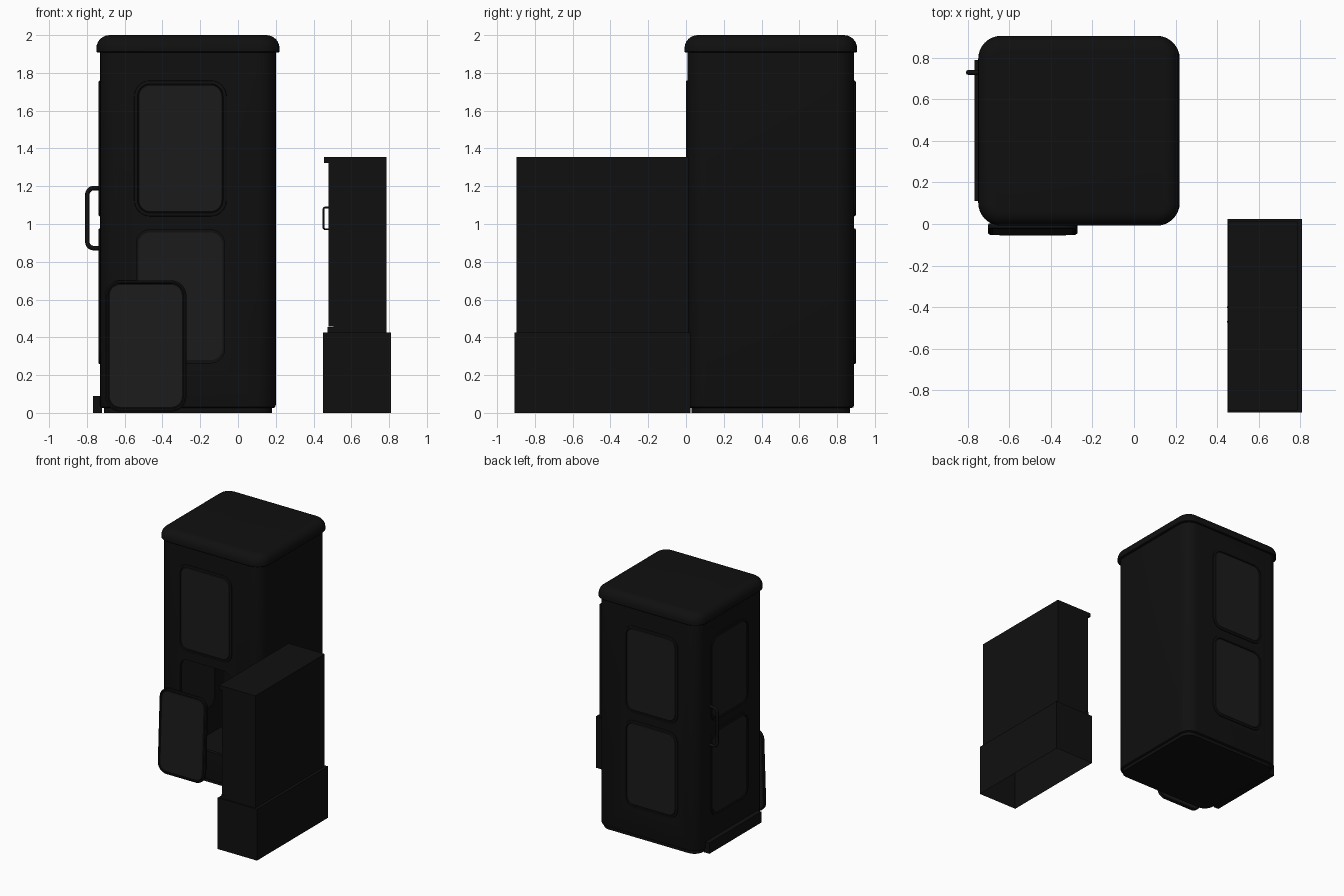
import bpy, bmesh, math
from mathutils import Matrix, Vector

if "Cube" in bpy.data.objects:
    bpy.data.objects.remove(bpy.data.objects["Cube"])


def material(name, v):
    m = bpy.data.materials.new(name)
    m.diffuse_color = (v, v, v, 1)
    m.use_nodes = True
    m.node_tree.nodes["Principled BSDF"].inputs["Base Color"].default_value = m.diffuse_color
    return m


DARK = material("dark_plastic", 0.005)
GLASS = material("tinted_glass", 0.011)


def finish(name, bm, mat, mtx=None, smooth=True):
    bmesh.ops.recalc_face_normals(bm, faces=bm.faces)
    me = bpy.data.meshes.new(name)
    bm.to_mesh(me)
    bm.free()
    ob = bpy.data.objects.new(name, me)
    bpy.context.collection.objects.link(ob)
    me.materials.append(mat)
    if mtx:
        ob.matrix_world = mtx
    if smooth:
        shade(ob)
    return ob


def shade(ob):
    bpy.ops.object.select_all(action='DESELECT')
    ob.select_set(True)
    bpy.context.view_layer.objects.active = ob
    bpy.ops.object.shade_smooth_by_angle(angle=math.radians(35))


def loft(name, w, h, r, steps, mat, mtx, ring=False, seg=8):
    """Stack rounded rectangles; steps are (inset, height). ring joins last to first."""
    bm = bmesh.new()
    loops = []
    for inset, z in steps:
        hw, hh, rr = w / 2 - inset, h / 2 - inset, max(r - inset, 0.005)
        loop = []
        for k, (sx, sy) in enumerate(((1, 1), (-1, 1), (-1, -1), (1, -1))):
            for i in range(seg + 1):
                a = math.pi / 2 * (k + i / seg)
                loop.append(bm.verts.new((sx * (hw - rr) + rr * math.cos(a),
                                          sy * (hh - rr) + rr * math.sin(a), z)))
        loops.append(loop)
    n = len(loops[0])
    pairs = list(zip(loops, loops[1:])) + ([(loops[-1], loops[0])] if ring else [])
    for a, b in pairs:
        for i in range(n):
            j = (i + 1) % n
            bm.faces.new((a[i], a[j], b[j], b[i]))
    if not ring:
        bm.faces.new(loops[0])
        bm.faces.new(loops[-1])
    return finish(name, bm, mat, mtx)


def box(name, x0, x1, y0, y1, z0, z1, open_bottom=False):
    bm = bmesh.new()
    bmesh.ops.create_cube(bm, size=1)
    for v in bm.verts:
        v.co = Vector(((x0 + x1) / 2 + v.co.x * (x1 - x0),
                       (y0 + y1) / 2 + v.co.y * (y1 - y0),
                       (z0 + z1) / 2 + v.co.z * (z1 - z0)))
    if open_bottom:
        bm.faces.ensure_lookup_table()
        low = [f for f in bm.faces if f.normal.z < -0.9 or all(abs(v.co.z - z0) < 1e-5 for v in f.verts)]
        bmesh.ops.delete(bm, geom=low, context='FACES_ONLY')
    return finish(name, bm, DARK, smooth=False)


def handle(name, x_wall, x_out, y, z0, z1, t, r):
    """C-shaped tube pull with rounded corners."""
    pts = [(x_wall, z0)]
    for cz, start in ((z0 + r, 270), (z1 - r, 180)):
        for i in range(6):
            a = math.radians(start - 18 * i)
            pts.append((x_out + r + r * math.cos(a), cz + r * math.sin(a)))
    pts.append((x_wall, z1))
    cu = bpy.data.curves.new(name, 'CURVE')
    cu.dimensions = '3D'
    cu.bevel_depth = t
    cu.bevel_resolution = 2
    cu.use_fill_caps = True
    sp = cu.splines.new('POLY')
    sp.points.add(len(pts) - 1)
    for p, (x, z) in zip(sp.points, pts):
        p.co = (x, y, z, 1)
    cu.materials.append(DARK)
    ob = bpy.data.objects.new(name, cu)
    bpy.context.collection.objects.link(ob)


def cut(ob, cutter):
    bpy.context.view_layer.objects.active = ob
    m = ob.modifiers.new("cut", 'BOOLEAN')
    m.operation, m.object, m.solver = 'DIFFERENCE', cutter, 'EXACT'
    bpy.ops.object.modifier_apply(modifier=m.name)
    bpy.data.objects.remove(cutter)


def facing(x, y, z, turn=0, lean=0):
    return (Matrix.Translation((x, y, z)) @ Matrix.Rotation(math.radians(turn), 4, 'Z')
            @ Matrix.Rotation(math.radians(90 - lean), 4, 'X'))


def window(name, mtx):
    loft(name + "_frame", 0.49, 0.72, 0.085,
         [(0, -0.002), (0.002, 0.006), (0.008, 0.009), (0.018, 0.008), (0.022, 0.002),
          (0.022, -0.03), (0.012, -0.03), (0.012, -0.002)], DARK, mtx, ring=True)
    loft(name + "_glass", 0.446, 0.676, 0.063,
         [(0, -0.025), (0, 0.001), (0.004, 0.005)], GLASS, mtx)


# Booth body: hollow shell with rounded corners
CX, CY = -0.265, 0.449
at = Matrix.Translation((CX, CY, 0))
body = loft("booth_body", 0.93, 0.882, 0.1,
            [(0.015, 0.025), (0.004, 0.03), (0, 0.042), (0, 1.93)], DARK, at)
cut(body, loft("cavity", 0.87, 0.822, 0.07, [(0, 0.06), (0, 1.9)], DARK, at))
loft("booth_base", 0.89, 0.84, 0.08, [(0, 0), (0, 0.027)], DARK, at)

# Roof cap with rounded rim
R = 0.07
dome = [(R * (1 - math.cos(a)), 1.93 + R * math.sin(a))
        for a in (math.pi / 2 * i / 6 for i in range(7))]
loft("booth_roof", 0.97, 0.914, 0.11, [(0.004, 1.908), (0, 1.912)] + dome, DARK, at)

# Windows on the front, back and door side; the lower front one is an open hole
slots = {"front": (-0.305, 0.008, 0), "back": (-0.305, 0.89, 180), "door": (-0.73, 0.475, -90)}
for side, (x, y, turn) in slots.items():
    for level, z in (("upper", 1.40), ("lower", 0.617)):
        m = facing(x, y, z, turn)
        size = (0.466, 0.705) if (side, level) == ("front", "lower") else (0.464, 0.694)
        cut(body, loft("hole", *size, 0.072, [(0, -0.05), (0, 0.05)], DARK, m))
        if (side, level) != ("front", "lower"):
            window(f"{side}_{level}_window", m)
shade(body)

# Door step and pull handle
box("door_step", -0.768, -0.72, 0.11, 0.79, 0, 0.09)
handle("door_handle", -0.725, -0.798, 0.73, 0.872, 1.19, 0.012, 0.035)

# Removed window panel leaning on the front wall
lean = facing(-0.488, -0.026, 0.354, 0, 2.6)
loft("loose_panel_frame", 0.43, 0.695, 0.08,
     [(0.004, -0.016), (0, -0.01), (0, 0.008), (0.008, 0.013), (0.015, 0.012), (0.018, 0.008), (0.018, -0.016)],
     DARK, lean, ring=True)
loft("loose_panel_glass", 0.394, 0.659, 0.062, [(0, -0.014), (0, 0.008), (0.004, 0.011)], GLASS, lean)

# Free-standing cabinet: open-bottomed plinth, carcass, top and double doors
box("cabinet_plinth", 0.45, 0.81, -0.908, 0.025, 0, 0.425, open_bottom=True)
box("cabinet_carcass", 0.505, 0.787, -0.897, 0.012, 0.42, 1.33)
box("cabinet_top", 0.455, 0.787, -0.897, 0.012, 1.323, 1.355)
box("cabinet_rail", 0.475, 0.51, -0.897, 0.012, 0.425, 0.455)
for tag, y0, y1, hy in (("front", -0.897, -0.438, -0.47), ("rear", -0.434, 0.012, -0.40)):
    box(f"cabinet_{tag}_door", 0.48, 0.505, y0, y1, 0.458, 1.323)
    handle(f"cabinet_{tag}_handle", 0.485, 0.452, hy, 0.972, 1.088, 0.005, 0.012)
